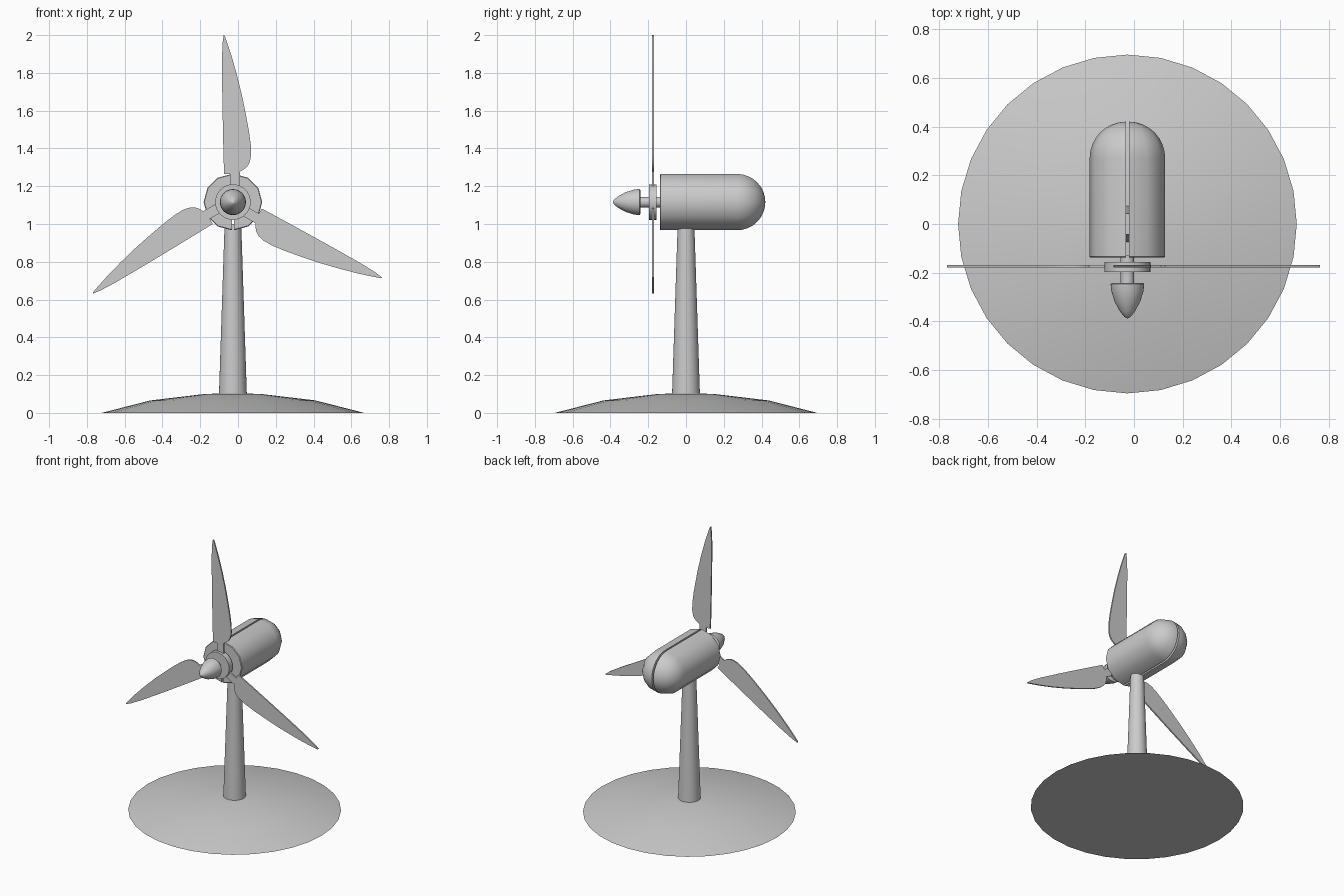
import bpy, bmesh
from math import radians, sin, cos, pi
from mathutils import Matrix, Vector

if "Cube" in bpy.data.objects:
    bpy.data.objects.remove(bpy.data.objects["Cube"])

CX, HUB_Z = -0.027, 1.116


def finish(name, bm, loc, smooth=30):
    bmesh.ops.recalc_face_normals(bm, faces=bm.faces)
    me = bpy.data.meshes.new(name)
    bm.to_mesh(me)
    bm.free()
    ob = bpy.data.objects.new(name, me)
    ob.location = loc
    bpy.context.collection.objects.link(ob)
    bpy.ops.object.select_all(action='DESELECT')
    ob.select_set(True)
    bpy.context.view_layer.objects.active = ob
    bpy.ops.object.shade_smooth_by_angle(angle=radians(smooth))
    return ob


def lathe(name, profile, axis, loc, segs=32, sweep=360, smooth=35):
    """Spin (radius, height) pairs round the z or y axis."""
    bm = bmesh.new()
    if axis == 'Z':
        pts, ax = [(r, 0, t) for r, t in profile], (0, 0, 1)
    else:
        pts, ax = [(0, t, r) for r, t in profile], (0, 1, 0)
    vs = [bm.verts.new(p) for p in pts]
    es = [bm.edges.new(e) for e in zip(vs, vs[1:])]
    bmesh.ops.spin(bm, geom=vs + es, axis=ax, cent=(0, 0, 0),
                   steps=segs, angle=radians(sweep))
    bmesh.ops.remove_doubles(bm, verts=bm.verts, dist=1e-5)
    if sweep < 360:
        bmesh.ops.holes_fill(bm, edges=[e for e in bm.edges if e.is_boundary], sides=0)
    return finish(name, bm, loc, smooth)


# Domed base and tapered tower
lathe("base", [(0, 0), (0.695, 0), (0.437, 0.066), (0.15, 0.1), (0, 0.105)],
      'Z', (CX, 0, 0))
lathe("tower", [(0, 0.09), (0.074, 0.09), (0.044, 1.0), (0, 1.0)], 'Z', (CX, 0, 0))

# Housing: two half shells with a narrow slot between them
R = 0.149
prof = [(0, -0.138), (R - 0.004, -0.138), (R, -0.134)]
prof += [(R * cos(a * pi / 16), 0.27 + 0.15 * sin(a * pi / 16)) for a in range(8)]
prof += [(0, 0.42)]
for side, sweep in (("right", 1), ("left", -1)):
    half = lathe("housing_" + side, prof, 'Y', (CX + sweep * 0.006, 0, HUB_Z),
                 6, 180, 40)
    if sweep < 0:
        half.data.transform(Matrix.Rotation(pi, 4, 'Y'))

# Shaft, rotor hub and nose cone
hub = (CX, 0, HUB_Z)
lathe("shaft", [(0, -0.26), (0.028, -0.26), (0.028, -0.13), (0, -0.13)], 'Y', hub)
lathe("rotor_hub", [(0, -0.197), (0.094, -0.197), (0.094, -0.156), (0, -0.156)], 'Y', hub)
lathe("nose_cone", [(0, -0.388), (0.012, -0.382), (0.03, -0.36), (0.052, -0.32),
                    (0.066, -0.275), (0.069, -0.246), (0.064, -0.242), (0, -0.242)],
      'Y', hub, smooth=45)

# Three flat blades, each a stem with a curved leaf
outline = [(-0.016, 0.06), (-0.016, 0.15), (-0.047, 0.15), (-0.051, 0.3), (-0.056, 0.54),
           (-0.058, 0.75), (-0.055, 0.84), (-0.049, 0.884), (-0.043, 0.88), (-0.034, 0.855),
           (-0.006, 0.77), (0.021, 0.674), (0.048, 0.565), (0.069, 0.462), (0.085, 0.375),
           (0.095, 0.3), (0.096, 0.245), (0.088, 0.208), (0.074, 0.186), (0.055, 0.17),
           (0.037, 0.161), (0.037, 0.06)]
for i in range(3):
    bm = bmesh.new()
    face = bm.faces.new([bm.verts.new((x, -0.179, z)) for x, z in outline])
    ext = bmesh.ops.extrude_face_region(bm, geom=[face], use_keep_orig=True)
    bmesh.ops.translate(bm, vec=Vector((0, 0.01, 0)),
                        verts=[v for v in ext["geom"] if isinstance(v, bmesh.types.BMVert)])
    bm.transform(Matrix.Rotation(i * 2 * pi / 3, 4, 'Y'))
    finish("blade_%d" % (i + 1), bm, hub)
